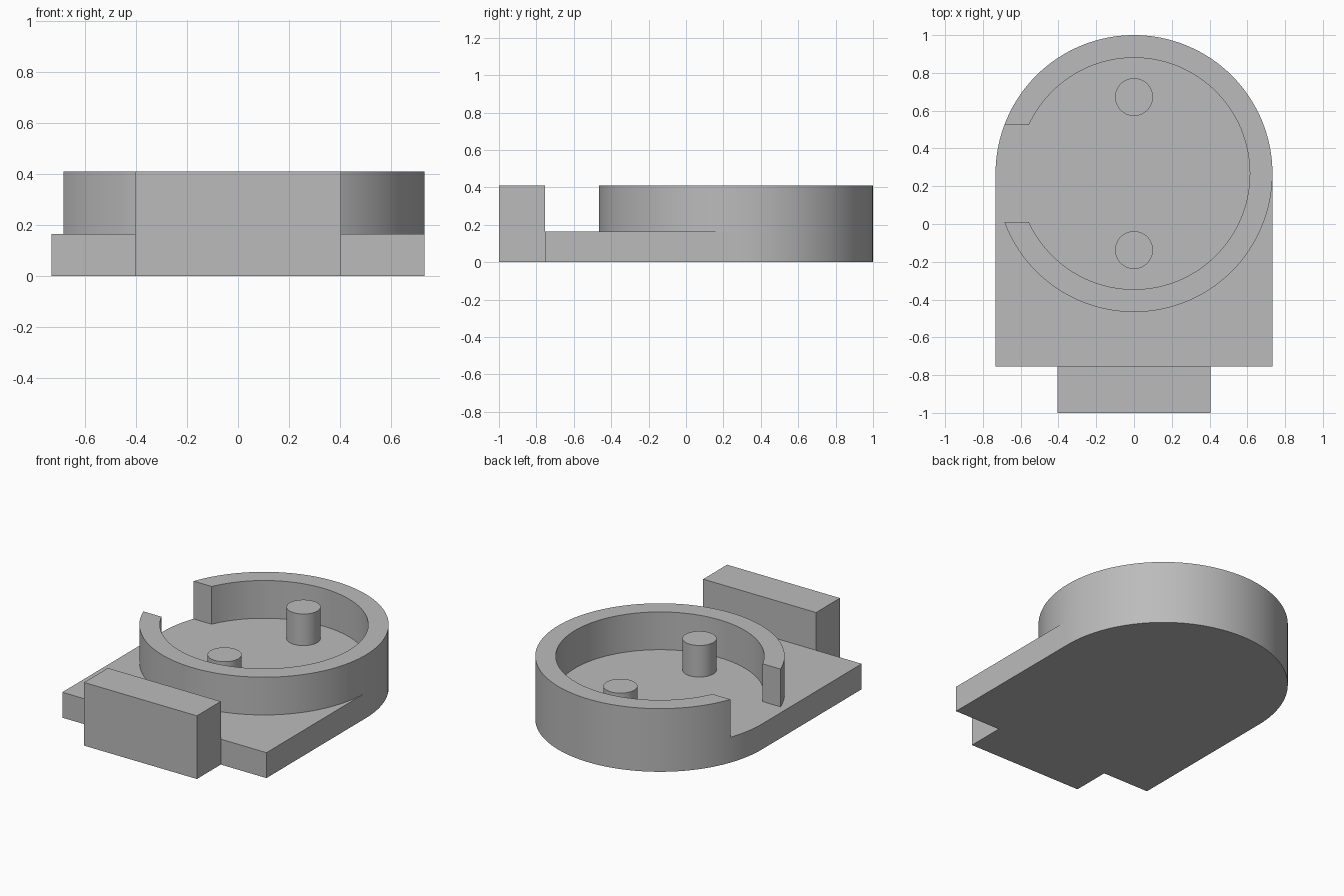
import bpy
import math

cube = bpy.data.objects.get("Cube")
if cube:
    bpy.data.objects.remove(cube, do_unlink=True)

grey = bpy.data.materials.new("plain_grey")
grey.use_nodes = True
grey.diffuse_color = (0.5, 0.5, 0.5, 1)
grey.node_tree.nodes["Principled BSDF"].inputs["Base Color"].default_value = (0.5, 0.5, 0.5, 1)

RADIUS, BORE = 0.733, 0.613
CENTRE_Y = 0.267
FLOOR, TOP = 0.165, 0.41
SHOULDER_Y = -0.755


def box(name, x, y, z):
    """Box from (min, max) ranges."""
    ranges = (x, y, z)
    bpy.ops.mesh.primitive_cube_add(size=1, location=[(a + b) / 2 for a, b in ranges])
    ob = bpy.context.object
    ob.name = name
    ob.scale = [b - a for a, b in ranges]
    bpy.ops.object.transform_apply(location=True, rotation=False, scale=True)
    ob.data.materials.append(grey)
    return ob


def cylinder(name, radius, y, z0, z1, sides):
    bpy.ops.mesh.primitive_cylinder_add(vertices=sides, radius=radius, depth=z1 - z0,
                                        location=(0, y, (z0 + z1) / 2))
    ob = bpy.context.object
    ob.name = name
    ob.data.materials.append(grey)
    return ob


def smooth(ob):
    bpy.ops.object.select_all(action='DESELECT')
    ob.select_set(True)
    bpy.context.view_layer.objects.active = ob
    bpy.ops.object.shade_smooth_by_angle(angle=math.radians(30))


def combine(target, tool, operation):
    """Apply a boolean and discard the tool object."""
    bpy.ops.object.select_all(action='DESELECT')
    target.select_set(True)
    bpy.context.view_layer.objects.active = target
    mod = target.modifiers.new(operation.lower(), 'BOOLEAN')
    mod.operation = operation
    mod.solver = 'EXACT'
    mod.object = tool
    bpy.ops.object.modifier_apply(modifier=mod.name)
    bpy.data.objects.remove(tool, do_unlink=True)


# Round housing merged with the flat base plate
housing = cylinder("housing", RADIUS, CENTRE_Y, 0, TOP, 128)
plate = box("base_plate", (-RADIUS, RADIUS), (SHOULDER_Y, CENTRE_Y), (0, FLOOR))
combine(housing, plate, 'UNION')

# Hollow out the cup and open the side of its wall
combine(housing, cylinder("bore", BORE, CENTRE_Y, FLOOR, 1, 128), 'DIFFERENCE')
notch = box("notch", (-1, -0.4), (CENTRE_Y - 0.257, CENTRE_Y + 0.257), (FLOOR, 1))
combine(housing, notch, 'DIFFERENCE')
smooth(housing)

# Two pins standing on the cup floor
for name, side in (("front_pin", -1), ("back_pin", 1)):
    smooth(cylinder(name, 0.1, CENTRE_Y + side * 0.405, FLOOR, 0.37, 48))

# Upright block at the front
box("front_block", (-0.405, 0.405), (-1, SHOULDER_Y), (0, TOP))
